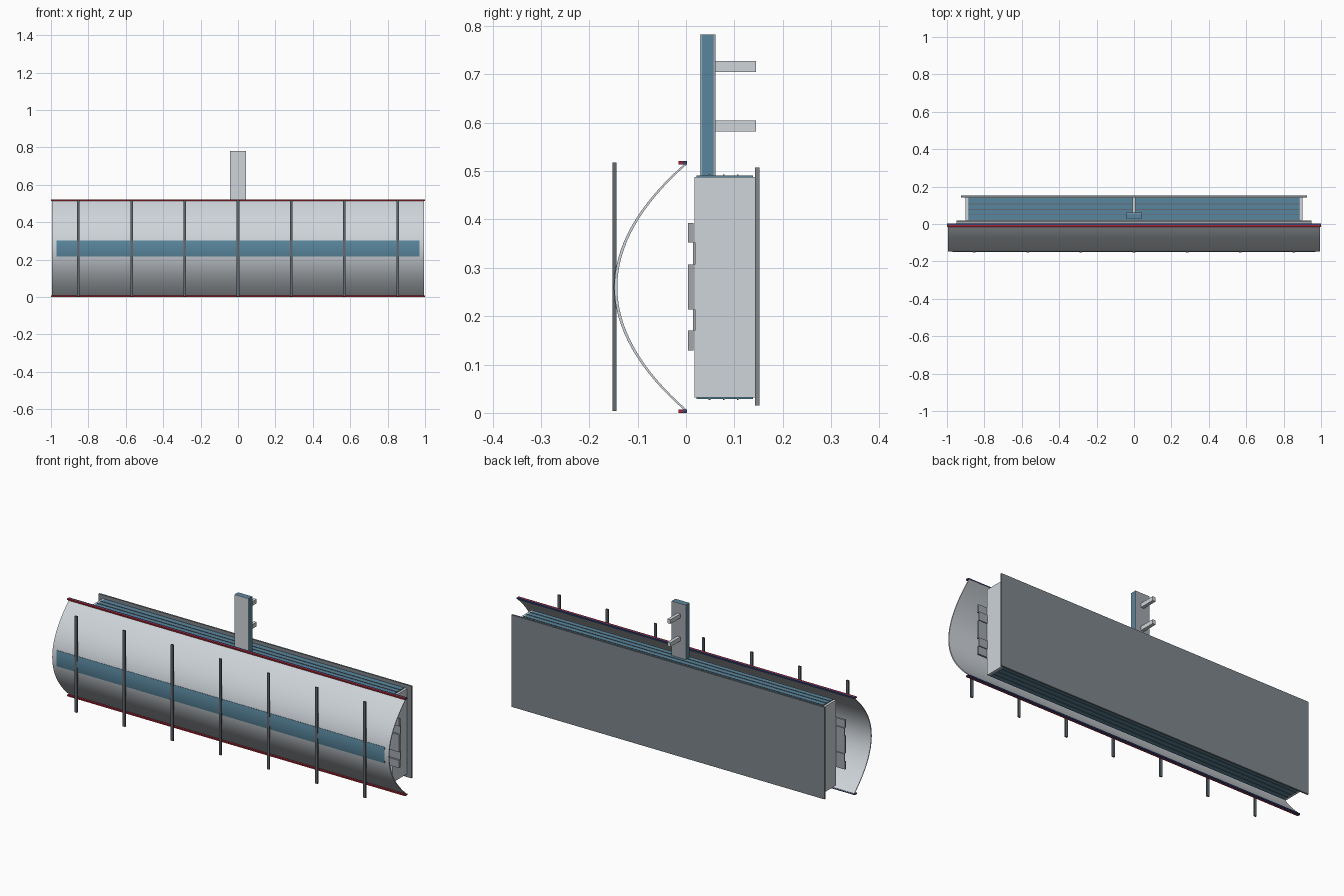
import bpy, bmesh

if "Cube" in bpy.data.objects:
    bpy.data.objects.remove(bpy.data.objects["Cube"])

def material(name, r, g, b):
    m = bpy.data.materials.new(name)
    m.diffuse_color = (r, g, b, 1)
    m.use_nodes = True
    m.node_tree.nodes["Principled BSDF"].inputs["Base Color"].default_value = m.diffuse_color
    return m

LIGHT = material("light_grey", 0.62, 0.66, 0.70)
GREY = material("mid_grey", 0.36, 0.39, 0.42)
DARK = material("dark_grey", 0.12, 0.14, 0.16)
PANEL = material("panel_grey", 0.21, 0.24, 0.26)
BLUE = material("steel_blue", 0.10, 0.24, 0.34)
NAVY = material("navy", 0.03, 0.06, 0.22)
RED = material("red", 0.40, 0.02, 0.03)

def finish(name, bm, mat):
    bmesh.ops.recalc_face_normals(bm, faces=bm.faces)
    mesh = bpy.data.meshes.new(name)
    bm.to_mesh(mesh)
    bm.free()
    mesh.materials.append(mat)
    ob = bpy.data.objects.new(name, mesh)
    bpy.context.collection.objects.link(ob)
    return ob

def box(name, x, y, z, mat):
    """Box from (min, max) ranges."""
    bm = bmesh.new()
    bmesh.ops.create_cube(bm, size=1)
    for v in bm.verts:
        for i, (lo, hi) in enumerate((x, y, z)):
            v.co[i] = lo + (v.co[i] + 0.5) * (hi - lo)
    return finish(name, bm, mat)

MID, HALF, DEPTH = 0.26, 0.255, 0.145

def parabolic_sheet(name, half_x, half_z, outer, inner, steps, mat):
    """Curved sheet following the reflector parabola, extruded along x."""
    zs = [-half_z + 2 * half_z * i / steps for i in range(steps + 1)]
    curve = lambda off: [(DEPTH * (z / HALF) ** 2 - DEPTH + off, MID + z) for z in zs]
    profile = curve(outer) + curve(inner)[::-1]
    bm = bmesh.new()
    a, b = ([bm.verts.new((x, y, z)) for y, z in profile] for x in (-half_x, half_x))
    n = len(profile)
    for i in range(n):
        j = (i + 1) % n
        bm.faces.new((a[i], a[j], b[j], b[i]))
    for ring in (a, b):
        for i in range(steps):
            bm.faces.new((ring[i], ring[i + 1], ring[n - 2 - i], ring[n - 1 - i]))
    ob = finish(name, bm, mat)
    bpy.ops.object.select_all(action='DESELECT')
    ob.select_set(True)
    bpy.context.view_layer.objects.active = ob
    bpy.ops.object.shade_smooth_by_angle(angle=0.5)
    return ob

# Curved reflector with its centre band
parabolic_sheet("reflector", 0.995, HALF, -0.003, 0.003, 32, LIGHT)
parabolic_sheet("reflector_band", 0.97, 0.043, -0.0045, -0.002, 8, BLUE)

# Two-tone edge rails on the reflector
for side, z in (("bottom", (0, 0.007)), ("top", (0.514, 0.521))):
    box(side + "_rail_front", (-1, 1), (-0.016, -0.006), z, RED)
    box(side + "_rail_rear", (-1, 1), (-0.006, 0.002), z, NAVY)

# Upright ribs in front
for i in range(-3, 4):
    x = i * 0.2845
    box(f"front_rib_{i + 4}", (x - 0.007, x + 0.007), (-0.152, -0.144), (0.004, 0.518), DARK)

# Housing with end plates and back panel
box("housing", (-0.888, 0.888), (0.019, 0.143), (0.033, 0.487), GREY)
for side, s in (("left", -1), ("right", 1)):
    box(side + "_end_plate", sorted((s * 0.888, s * 0.9)), (0.018, 0.143), (0.032, 0.488), LIGHT)
box("back_panel", (-0.925, 0.925), (0.143, 0.152), (0.015, 0.507), PANEL)

# Ridged plates over the top and under the bottom
for side, s in (("bottom", -1), ("top", 1)):
    def level(lo, hi):
        return sorted((MID + s * lo, MID + s * hi))
    box(side + "_plate", (-0.886, 0.886), (0.022, 0.138), level(0.226, 0.231), BLUE)
    for k in range(3):
        y = 0.049 + k * 0.029
        box(f"{side}_ridge_{k + 1}", (-0.886, 0.886), (y - 0.002, y + 0.002), level(0.230, 0.233), DARK)

# Stepped feed strips facing the reflector
for i, z in enumerate(((0.129, 0.17), (0.214, 0.307), (0.352, 0.393))):
    box(f"feed_strip_{i + 1}", (-0.95, 0.95), (0.004, 0.015), z, GREY)
for i, z in enumerate(((0.17, 0.214), (0.307, 0.352))):
    box(f"feed_link_{i + 1}", (-0.95, 0.95), (0.014, 0.02), z, GREY)

# Mast: blue core between grey faces, with two rear pegs
box("mast_core", (-0.042, 0.042), (0.032, 0.057), (0.487, 0.782), BLUE)
box("mast_front_face", (-0.042, 0.042), (0.029, 0.032), (0.487, 0.782), LIGHT)
box("mast_rear_face", (-0.042, 0.042), (0.057, 0.061), (0.487, 0.782), GREY)
for i, z in enumerate((0.593, 0.716)):
    box(f"mast_peg_{i + 1}", (-0.009, 0.009), (0.061, 0.145), (z - 0.011, z + 0.011), LIGHT)
